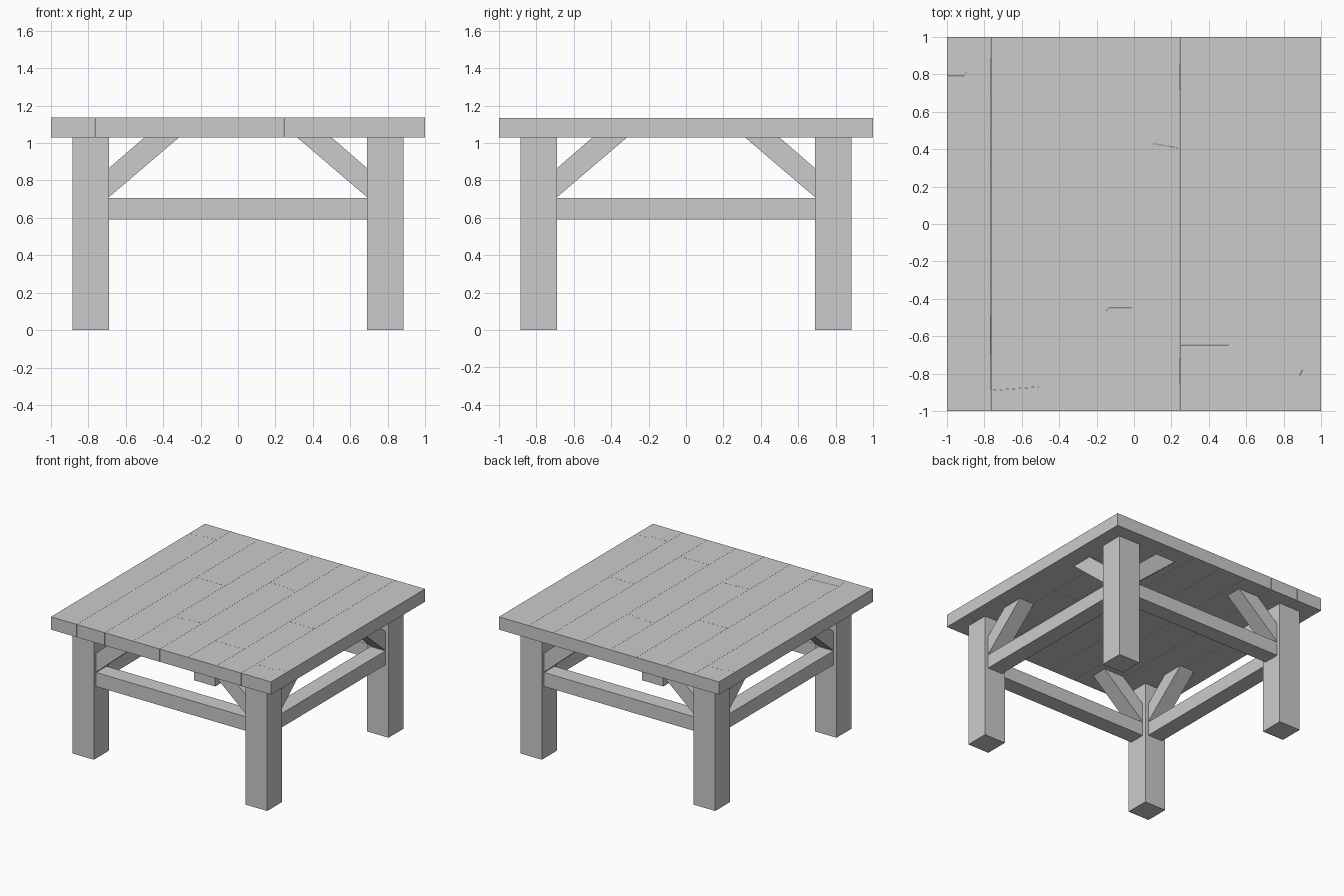
import bpy

if "Cube" in bpy.data.objects:
    bpy.data.objects.remove(bpy.data.objects["Cube"])

TOP_LOW, TOP_HIGH = 1.03, 1.135
GAP = 0.001
INNER, OUTER = 0.69, 0.885      # leg extents
RAIL_IN, RAIL_OUT = 0.72, 0.855  # rail and brace extents


def prism(name, profile, place, a, b):
    """Extrude a 2D profile from a to b; place(u, v, w) gives the 3D point."""
    n = len(profile)
    verts = [place(u, v, w) for w in (a, b) for u, v in profile]
    faces = [tuple(range(n))[::-1], tuple(range(n, 2 * n))]
    faces += [(i, (i + 1) % n, n + (i + 1) % n, n + i) for i in range(n)]
    mesh = bpy.data.meshes.new(name)
    mesh.from_pydata(verts, [], faces)
    obj = bpy.data.objects.new(name, mesh)
    bpy.context.collection.objects.link(obj)
    # outward normals
    import bmesh
    bm = bmesh.new()
    bm.from_mesh(mesh)
    bmesh.ops.recalc_face_normals(bm, faces=bm.faces)
    bm.to_mesh(mesh)
    bm.free()
    return obj


def flat(u, v, w):
    return (u, v, w)


def along_x(u, v, w):
    return (u, w, v)


def along_y(u, v, w):
    return (w, u, v)


# tabletop planks, each split in two by a (sometimes broken) joint line
joints = [
    [(-1, .79), (-.91, .79), (-.895, .815), (-.765, .815)],
    [(-.765, -.89), (-.51, -.87)],
    [(-.51, .19), (-.25, .19)],
    [(-.25, -.465), (-.15, -.465), (-.135, -.45), (-.01, -.45)],
    [(-.01, .43), (.1, .43), (.245, .405)],
    [(.245, -.645), (.505, -.645)],
    [(.505, -.05), (.73, -.05)],
    [(.73, -.81), (.885, -.81), (.9, -.78), (1, -.78)],
]
for i, joint in enumerate(joints):
    # leave a hairline seam to the next plank
    right = joint[-1][0] - (GAP if i < len(joints) - 1 else 0)
    line = joint[:-1] + [(right, joint[-1][1])]
    left = line[0][0]
    front = [(left, -1), (right, -1)] + [(x, y - GAP / 2) for x, y in reversed(line)]
    back = [(x, y + GAP / 2) for x, y in line] + [(right, 1), (left, 1)]
    prism(f"front_plank_{i + 1}", front, flat, TOP_LOW, TOP_HIGH)
    prism(f"back_plank_{i + 1}", back, flat, TOP_LOW, TOP_HIGH)

# four square legs
for sx, xn in ((-1, "left"), (1, "right")):
    for sy, yn in ((-1, "front"), (1, "back")):
        corners = [(sx * INNER, sy * INNER), (sx * OUTER, sy * INNER),
                   (sx * OUTER, sy * OUTER), (sx * INNER, sy * OUTER)]
        prism(f"{yn}_{xn}_leg", corners, flat, 0, TOP_LOW)

# rails between the legs and diagonal braces up to the top
rail = [(-INNER, .59), (INNER, .59), (INNER, .705), (-INNER, .705)]
brace = [(INNER, .71), (INNER, .865), (.5, TOP_LOW), (.315, TOP_LOW)]
for place, names in ((along_x, ("front", "back")), (along_y, ("left", "right"))):
    for s, name in zip((-1, 1), names):
        prism(f"{name}_rail", rail, place, s * RAIL_IN, s * RAIL_OUT)
        for m in (-1, 1):
            prism(f"{name}_brace_{'a' if m < 0 else 'b'}",
                  [(m * u, v) for u, v in brace], place, s * RAIL_IN, s * RAIL_OUT)
